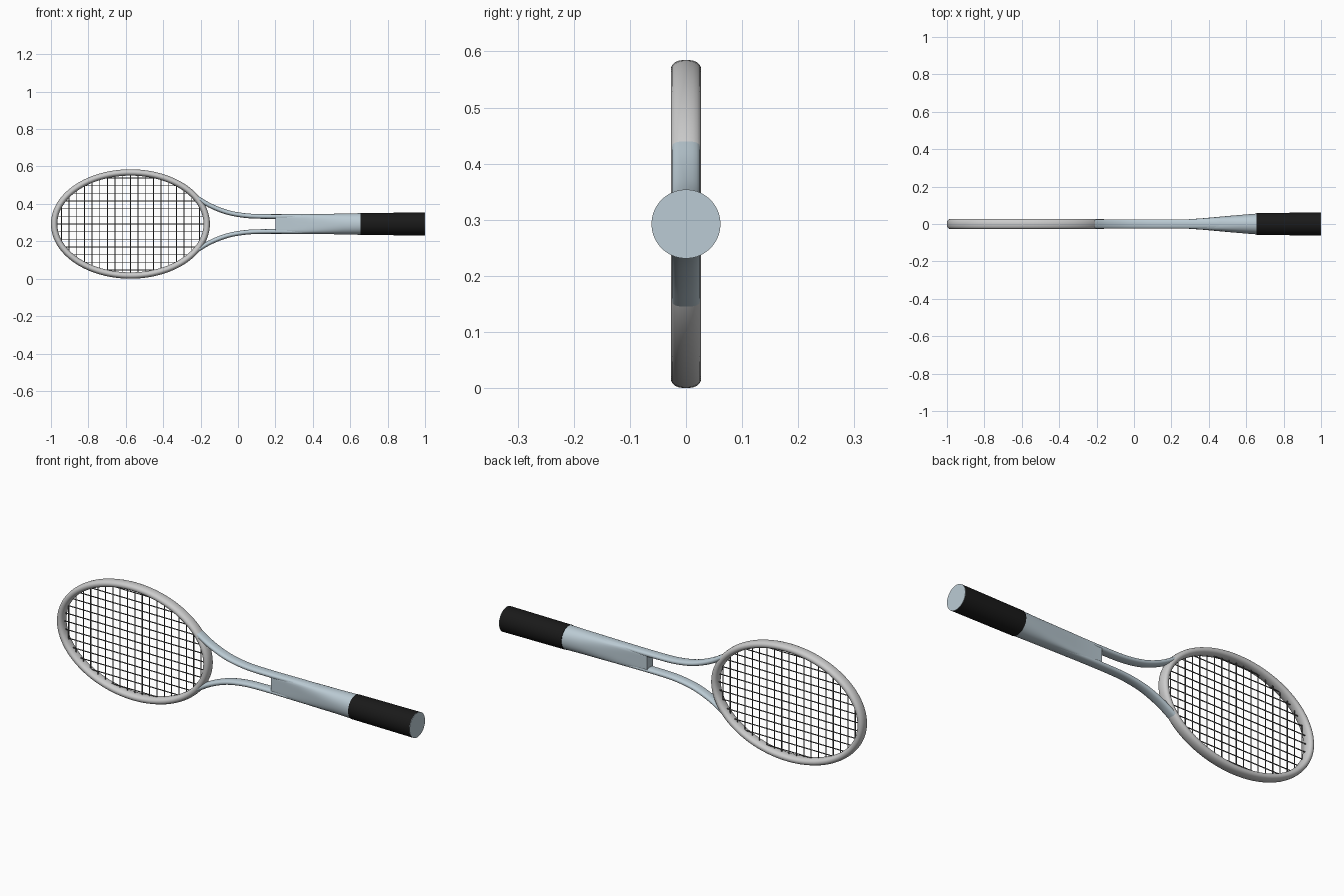
import bpy, bmesh, math
from mathutils import Vector, Matrix

if "Cube" in bpy.data.objects:
    bpy.data.objects.remove(bpy.data.objects["Cube"])

CX, CZ = -0.575, 0.2925          # centre of the racket head
HZ = 0.2925


def material(name, rgb):
    m = bpy.data.materials.new(name)
    m.diffuse_color = (*rgb, 1)
    m.use_nodes = True
    m.node_tree.nodes["Principled BSDF"].inputs["Base Color"].default_value = m.diffuse_color
    return m


SILVER = material("silver", (0.62, 0.63, 0.62))
BLUE = material("pale_blue", (0.50, 0.60, 0.66))
BLACK = material("black", (0.01, 0.01, 0.01))
STRING = material("string", (0.08, 0.08, 0.08))


def finish(bm, name, mat, smooth=True):
    bmesh.ops.recalc_face_normals(bm, faces=bm.faces)
    me = bpy.data.meshes.new(name)
    bm.to_mesh(me)
    bm.free()
    ob = bpy.data.objects.new(name, me)
    bpy.context.collection.objects.link(ob)
    me.materials.append(mat)
    if smooth:
        bpy.ops.object.select_all(action='DESELECT')
        ob.select_set(True)
        bpy.context.view_layer.objects.active = ob
        bpy.ops.object.shade_smooth_by_angle(angle=math.radians(40))
    return ob


def section(c, n, a, b, p, segs):
    """Superellipse ring: half size a along n, b along y, exponent p."""
    pts = []
    for i in range(segs):
        t = 2 * math.pi * (i + 0.5) / segs
        co, si = math.cos(t), math.sin(t)
        r = (abs(co) ** p + abs(si) ** p) ** (-1 / p)
        pts.append(c + n * (a * co * r) + Vector((0, b * si * r, 0)))
    return pts


def loft(name, rings, mat, closed=False, caps=True):
    bm = bmesh.new()
    rows = [[bm.verts.new(p) for p in r] for r in rings]
    k = len(rows[0])
    for i in range(len(rows) if closed else len(rows) - 1):
        a, b = rows[i], rows[(i + 1) % len(rows)]
        for j in range(k):
            bm.faces.new((a[j], a[(j + 1) % k], b[(j + 1) % k], b[j]))
    if caps and not closed:
        bm.faces.new(rows[0])
        bm.faces.new(rows[-1])
    return finish(bm, name, mat)


# Oval head frame
RA, RB = 0.425 - 0.017, HZ - 0.017
rings = []
for i in range(96):
    t = 2 * math.pi * i / 96
    c = Vector((CX + RA * math.cos(t), 0, CZ + RB * math.sin(t)))
    n = Vector((RB * math.cos(t), 0, RA * math.sin(t))).normalized()
    rings.append(section(c, n, 0.017, 0.027, 2.3, 20))
loft("head_frame", rings, SILVER, closed=True)

# String bed
bm = bmesh.new()


def string(center, half, axis):
    rot = Matrix.Rotation(math.pi / 2, 4, 'Y') if axis == 'X' else Matrix()
    bmesh.ops.create_cone(bm, segments=6, radius1=0.0025, radius2=0.0025,
                          depth=2 * half, cap_ends=True,
                          matrix=Matrix.Translation(center) @ rot)


for k in range(-9, 10):
    d = 0.041 * k
    string(Vector((CX + d, 0, CZ)), RB * math.sqrt(1 - (d / RA) ** 2), 'Z')
for k in range(-6, 7):
    d = 0.041 * k
    string(Vector((CX, 0, CZ + d)), RA * math.sqrt(1 - (d / RB) ** 2), 'X')
finish(bm, "strings", STRING)


# Curved throat arms, mirrored above and below the axis
def catmull(pts, steps):
    p = [2 * pts[0] - pts[1]] + pts + [2 * pts[-1] - pts[-2]]
    out = []
    for i in range(1, len(p) - 2):
        for s in range(steps):
            t = s / steps
            out.append(0.5 * (2 * p[i] + (p[i + 1] - p[i - 1]) * t
                       + (2 * p[i - 1] - 5 * p[i] + 4 * p[i + 1] - p[i + 2]) * t ** 2
                       + (3 * p[i] - p[i - 1] - 3 * p[i + 1] + p[i + 2]) * t ** 3))
    return out + [pts[-1]]


ARM = [(-0.215, 0.137), (-0.16, 0.104), (-0.10, 0.077), (-0.04, 0.058),
       (0.03, 0.046), (0.10, 0.041), (0.22, 0.040), (0.36, 0.041), (0.52, 0.041)]
for name, s in (("upper_arm", 1), ("lower_arm", -1)):
    path = catmull([Vector((x, 0, CZ + s * z)) for x, z in ARM], 6)
    rings = []
    for i, c in enumerate(path):
        d = (path[min(i + 1, len(path) - 1)] - path[max(i - 1, 0)]).normalized()
        rings.append(section(c, Vector((-d.z, 0, d.x)), 0.0125, 0.025, 2.5, 20))
    loft(name, rings, BLUE)

# Shaft: flat block blending into a round handle
X = Vector((0, 0, 1))
SHAFT = [(0.20, 0.043, 0.023, 30), (0.28, 0.046, 0.0245, 16), (0.36, 0.050, 0.030, 6),
         (0.46, 0.0535, 0.039, 3), (0.56, 0.056, 0.048, 2.2), (0.66, 0.058, 0.056, 2)]
loft("shaft", [section(Vector((x, 0, CZ)), X, a, b, p, 48) for x, a, b, p in SHAFT], BLUE)

# Grip and its end plate
loft("grip", [section(Vector((x, 0, CZ)), X, r, r, 2, 48)
              for x, r in ((0.655, 0.059), (0.998, 0.0615))], BLACK)
loft("butt_plate", [section(Vector((x, 0, CZ)), X, 0.0615, 0.0615, 2, 48)
                    for x in (0.998, 1.0)], BLUE)
